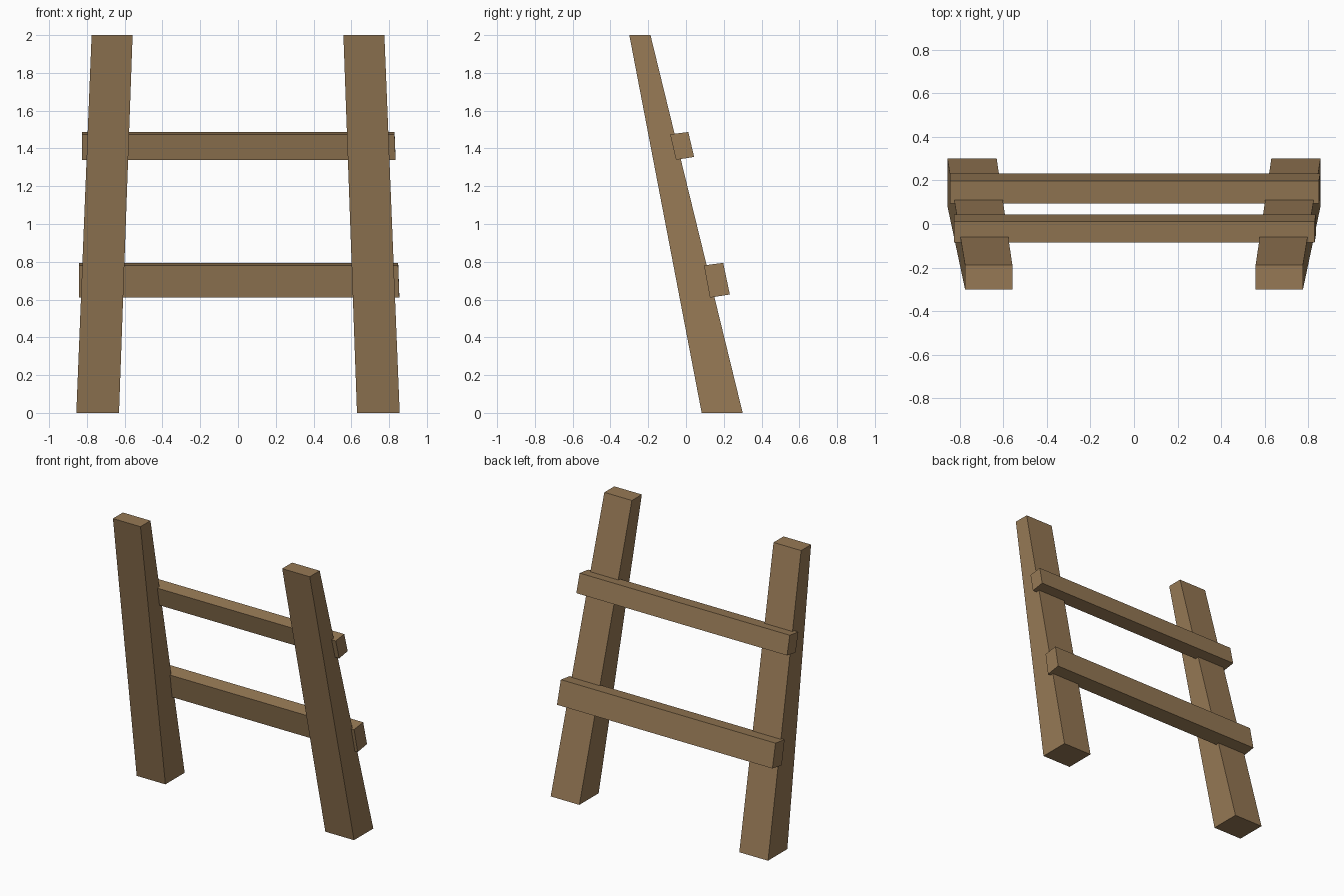
import bpy, bmesh

if "Cube" in bpy.data.objects:
    bpy.data.objects.remove(bpy.data.objects["Cube"])

wood = bpy.data.materials.new("brown wood")
wood.diffuse_color = (0.305, 0.191, 0.091, 1)
wood.use_nodes = True
wood.node_tree.nodes["Principled BSDF"].inputs["Base Color"].default_value = wood.diffuse_color


def prism(name, start, end):
    """Closed four-sided beam between two end outlines."""
    bm = bmesh.new()
    a = [bm.verts.new(p) for p in start]
    b = [bm.verts.new(p) for p in end]
    bm.faces.new(a)
    bm.faces.new(b)
    for i in range(4):
        j = (i + 1) % 4
        bm.faces.new((a[i], a[j], b[j], b[i]))
    bmesh.ops.recalc_face_normals(bm, faces=bm.faces[:])
    mesh = bpy.data.meshes.new(name)
    bm.to_mesh(mesh)
    bm.free()
    mesh.materials.append(wood)
    obj = bpy.data.objects.new(name, mesh)
    bpy.context.collection.objects.link(obj)


def rect(x0, x1, y0, y1, z):
    return [(x0, y0, z), (x1, y0, z), (x1, y1, z), (x0, y1, z)]


# Leaning, tapered side rails
for side, name in ((-1, "left_rail"), (1, "right_rail")):
    prism(name,
          rect(side * 0.63, side * 0.856, 0.083, 0.30, 0),
          rect(side * 0.558, side * 0.775, -0.30, -0.188, 2))

# Rungs fixed behind the rails: (y, z) outline, left and right ends (top, bottom)
rungs = {
    "upper_rung": ([(-0.084, 1.475), (0.012, 1.487), (0.043, 1.355), (-0.053, 1.34)],
                   (-0.826, -0.826), (0.829, 0.834)),
    "lower_rung": ([(0.095, 0.781), (0.197, 0.794), (0.232, 0.627), (0.127, 0.61)],
                   (-0.843, -0.843), (0.848, 0.854)),
}
for name, (outline, left, right) in rungs.items():
    ends = [[(x[i // 2], y, z) for i, (y, z) in enumerate(outline)] for x in (left, right)]
    prism(name, *ends)
